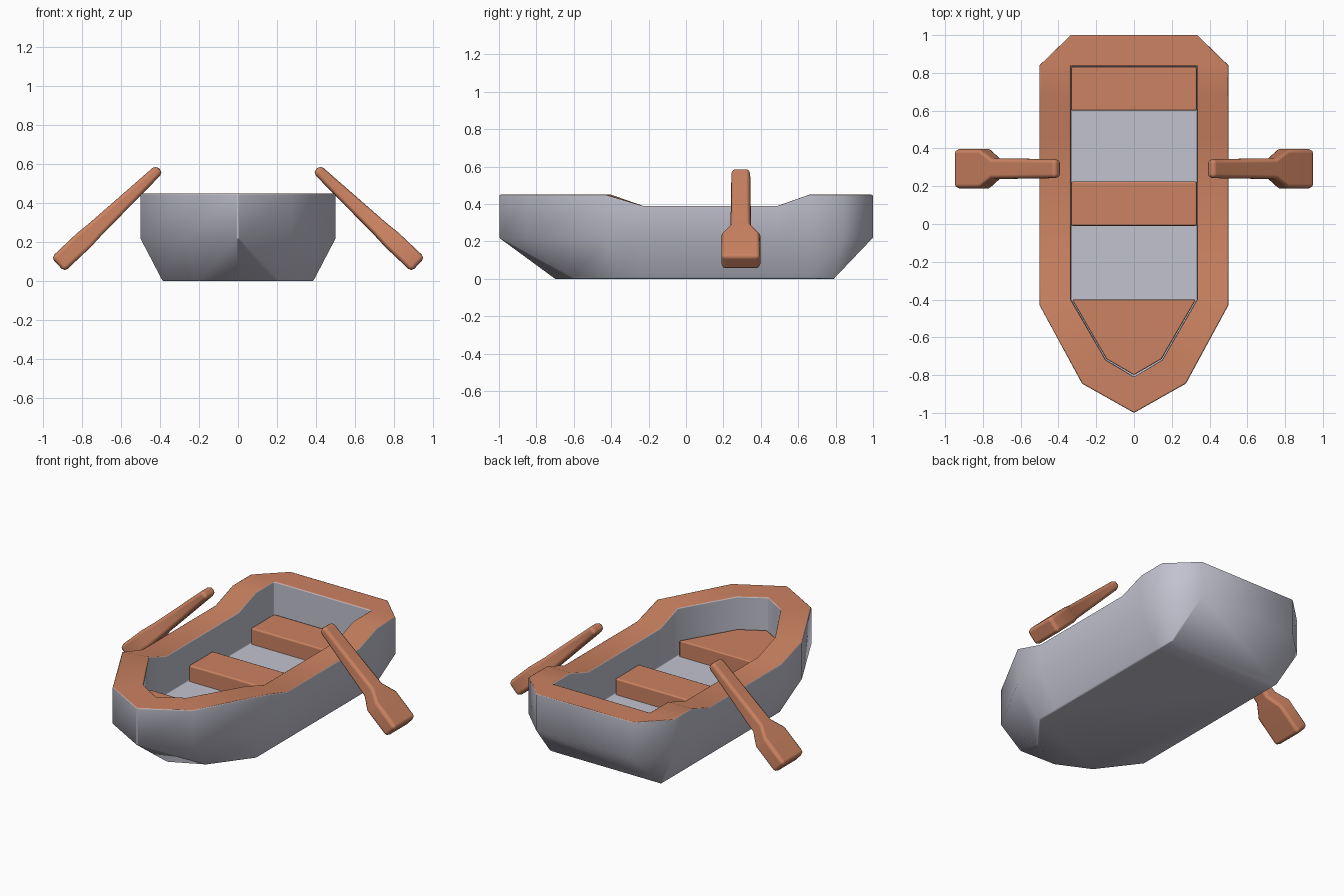
import bpy, bmesh, math
from mathutils import Vector

if "Cube" in bpy.data.objects:
    bpy.data.objects.remove(bpy.data.objects["Cube"])


def material(name, rgb):
    m = bpy.data.materials.new(name)
    m.diffuse_color = (*rgb, 1)
    m.use_nodes = True
    m.node_tree.nodes["Principled BSDF"].inputs["Base Color"].default_value = m.diffuse_color
    return m


WOOD = material("orange wood", (0.60, 0.225, 0.12))
GREY = material("light grey", (0.54, 0.54, 0.63))


def finish(name, bm, mats, bevel, rule=None):
    bmesh.ops.remove_doubles(bm, verts=bm.verts, dist=0.0005)
    bmesh.ops.recalc_face_normals(bm, faces=bm.faces)
    if rule:
        for f in bm.faces:
            f.material_index = rule(f)
    me = bpy.data.meshes.new(name)
    bm.to_mesh(me)
    bm.free()
    for m in mats:
        me.materials.append(m)
    me.polygons.foreach_set("use_smooth", [True] * len(me.polygons))
    me.set_sharp_from_angle(angle=math.radians(50))
    ob = bpy.data.objects.new(name, me)
    bpy.context.collection.objects.link(ob)
    mod = ob.modifiers.new("soft edges", "BEVEL")
    mod.width = bevel
    mod.segments = 2
    mod.limit_method = "ANGLE"
    mod.angle_limit = math.radians(50)
    mod.harden_normals = True
    return ob


def loft(rings):
    """Skin closed rings of equal point count and cap both ends."""
    bm = bmesh.new()
    rows = [[bm.verts.new(p) for p in r] for r in rings]
    n = len(rows[0])
    for a, b in zip(rows, rows[1:]):
        for i in range(n):
            j = (i + 1) % n
            bm.faces.new((a[i], a[j], b[j], b[i]))
    # collapse doubled corners before capping
    for row in (rows[0], rows[-1]):
        cap = []
        for v in row:
            if not cap or (v.co - cap[-1].co).length > 0.0005:
                cap.append(v)
        bm.faces.new(cap)
    return bm


def mirror_ring(half):
    """Right half from bow to stern, completed on the left side."""
    left = [(-x, y, z) for x, y, z in reversed(half) if x > 1e-6]
    return list(half) + left


# Hull: half outlines from bow to stern
OUTER = [(0, -1), (.275, -.845), (.5, -.43), (.5, -.23), (.5, .49), (.5, .66), (.5, .84), (.335, 1)]
INNER = [(0, -.81), (.15, -.72), (.335, -.4), (.335, -.23), (.335, .49), (.335, .66), (.335, .835), (.335, .835)]
BOTTOM = [(0, -.7), (.21, -.6), (.385, -.37), (.385, -.23), (.385, .49), (.385, .66), (.385, .79), (.385, .79)]
RIM = [.45, .45, .45, .39, .39, .45, .45, .45]
FLOOR, SEAT = .15, .25


def level(outline, z):
    heights = z if isinstance(z, list) else [z] * len(outline)
    return mirror_ring([(x, y, h) for (x, y), h in zip(outline, heights)])


hull = loft([level(BOTTOM, 0), level(OUTER, .22), level(OUTER, RIM),
             level(INNER, RIM), level(INNER, FLOOR)])
# upward faces at rim height are wood, the rest is grey
finish("hull", hull, [GREY, WOOD], .008,
       lambda f: int(f.normal.z > .5 and f.calc_center_median().z > .35))

# Bench seats across the hull
for name, y0, y1 in (("middle_seat", -.01, .225), ("stern_seat", .6, .832)):
    ring = [(-.333, y0), (.333, y0), (.333, y1), (-.333, y1)]
    finish(name, loft([[(x, y, z) for x, y in ring] for z in (FLOOR - .02, SEAT)]), [WOOD], .01)

# Pointed bow seat
bow = [(0, -.80), (.146, -.715), (.328, -.4)]
finish("bow_seat", loft([level(bow, FLOOR - .02), level(bow, SEAT)]), [WOOD], .008)

# Oars: rectangular sections along a sloping axis (distance, half width, half thickness)
SECTIONS = [(0, .05, .027), (.45, .055, .044), (.53, .104, .05), (.715, .104, .05)]
for name, s in (("right_oar", 1), ("left_oar", -1)):
    start = Vector((s * .402, .293, .575))
    axis = Vector((s * .52, 0, -.49)).normalized()
    normal = Vector((s * .49, 0, .52)).normalized()
    side = Vector((0, 1, 0))
    rings = [[start + axis * t + side * w * a + normal * h * b
              for a, b in ((-1, -1), (1, -1), (1, 1), (-1, 1))] for t, w, h in SECTIONS]
    finish(name, loft(rings), [WOOD], .022)
